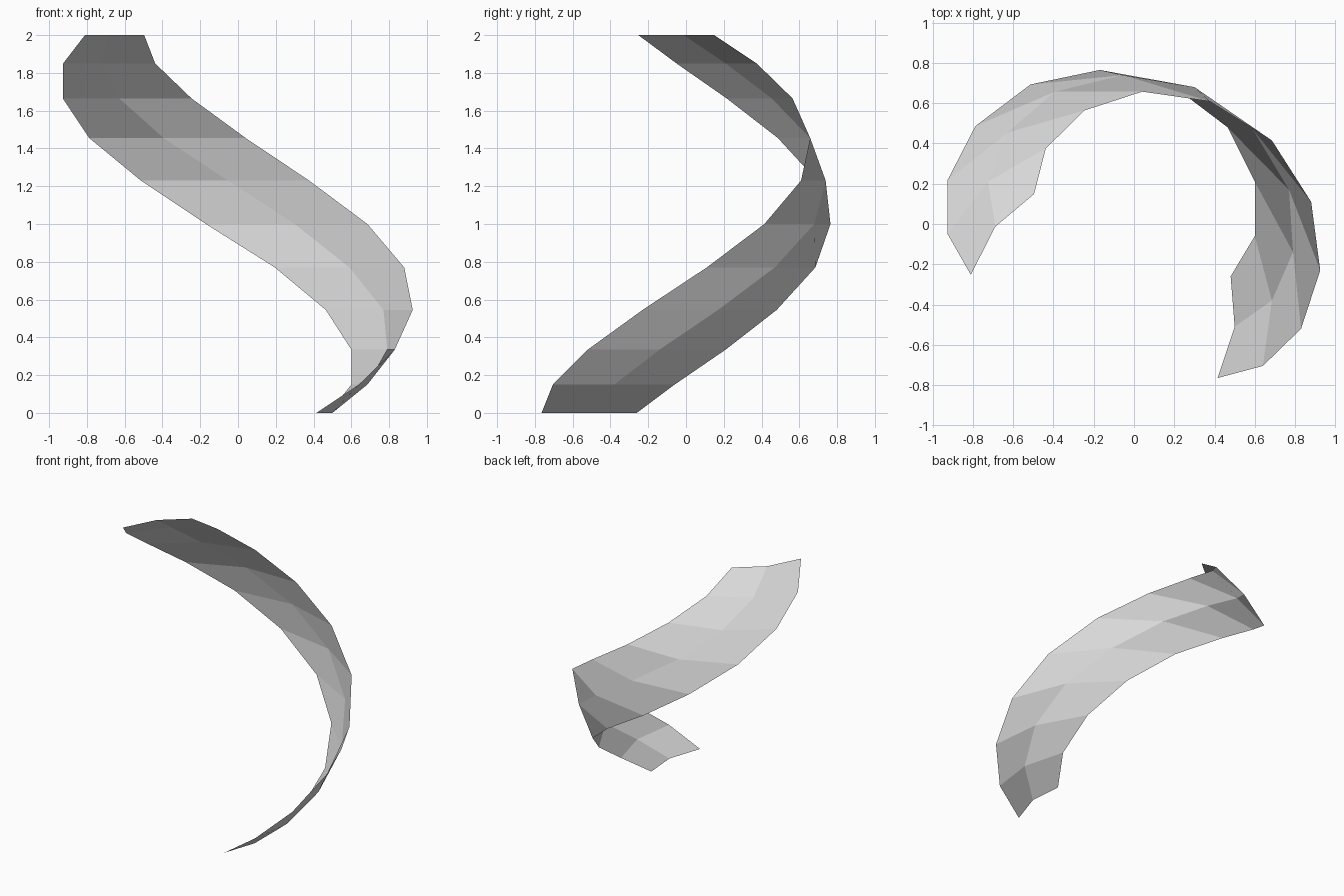
import bpy
import bmesh
from math import radians
from mathutils import Matrix, Vector

default_cube = bpy.data.objects.get("Cube")
if default_cube:
    bpy.data.objects.remove(default_cube, do_unlink=True)


def make_material(name, colour):
    material = bpy.data.materials.new(name)
    material.use_nodes = True
    material.diffuse_color = colour
    material.node_tree.nodes["Principled BSDF"].inputs["Base Color"].default_value = colour
    return material


# Lower half of the ribbon: height, then leading edge, crease and trailing edge
lower_rows = [
    (0.0, (0.415, -0.765), (0.5, -0.51), (0.48, -0.26)),
    (0.15, (0.64, -0.705), (0.685, -0.38), (0.6, -0.06)),
    (0.335, (0.83, -0.52), (0.79, -0.14), (0.6, 0.21)),
    (0.545, (0.925, -0.23), (0.77, 0.17), (0.465, 0.48)),
    (0.77, (0.88, 0.11), (0.59, 0.47), (0.195, 0.685)),
    (1.0, (0.685, 0.415), (0.3, 0.68), (-0.17, 0.765)),
]
rows = [[Vector((x, y, height)) for x, y in points] for height, *points in lower_rows]

# Upper half: the lower half turned half a revolution about a level axis
pivot = Matrix.Translation((0.015, 0, 1))
axis = Vector((1, 0, 0))
axis.rotate(Matrix.Rotation(radians(67.3), 3, "Z"))
half_turn = pivot @ Matrix.Rotation(radians(180), 4, axis) @ pivot.inverted()
rows += [[half_turn @ point for point in reversed(row)] for row in reversed(rows[:-1])]

# Skin the rows with outward faces, each starting at the corner that
# makes its fold run along the short diagonal
bm = bmesh.new()
grid = [[bm.verts.new(point) for point in row] for row in rows]
for below, above in zip(grid, grid[1:]):
    for i in range(len(below) - 1):
        bm.faces.new((below[i + 1], above[i + 1], above[i], below[i]))

mesh = bpy.data.meshes.new("spiral_ribbon")
bm.to_mesh(mesh)
bm.free()
mesh.materials.append(make_material("light grey", (0.7, 0.7, 0.7, 1.0)))
ribbon = bpy.data.objects.new("spiral_ribbon", mesh)
bpy.context.collection.objects.link(ribbon)
